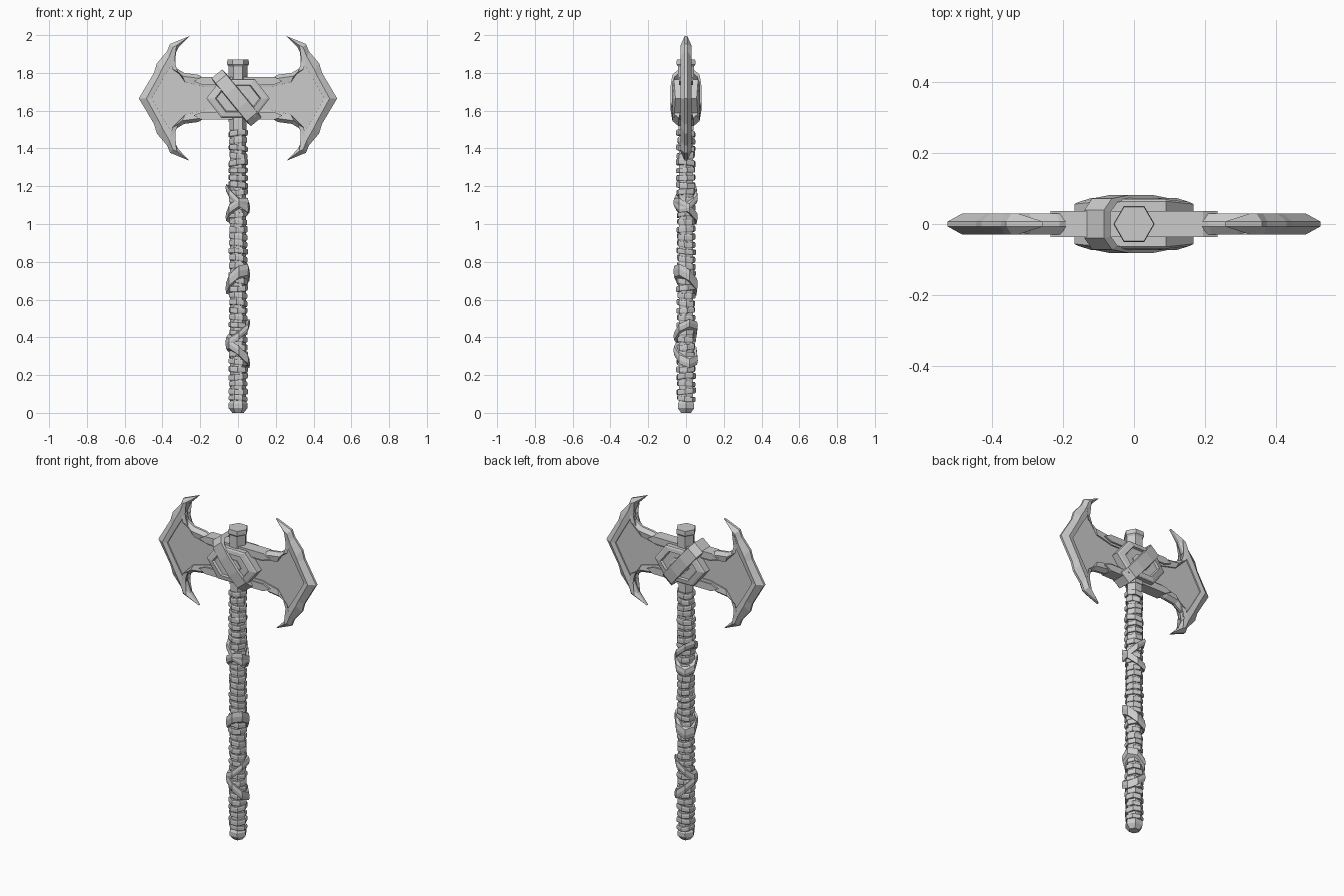
import bpy, math, random
from mathutils import Vector

random.seed(4)
cube = bpy.data.objects.get("Cube")
if cube:
    bpy.data.objects.remove(cube)

grey = bpy.data.materials.new("stone_grey")
grey.use_nodes = True
COLOUR = (0.6, 0.6, 0.6, 1)
grey.diffuse_color = COLOUR
grey.node_tree.nodes["Principled BSDF"].inputs["Base Color"].default_value = COLOUR
MID = 1.665  # height of the blade tips


def make(name, verts, faces):
    mesh = bpy.data.meshes.new(name)
    mesh.from_pydata(verts, [], faces)
    mesh.materials.append(grey)
    ob = bpy.data.objects.new(name, mesh)
    bpy.context.collection.objects.link(ob)
    bpy.context.view_layer.objects.active = ob
    ob.select_set(True)
    bpy.ops.object.mode_set(mode='EDIT')
    bpy.ops.mesh.select_all(action='SELECT')
    bpy.ops.mesh.normals_make_consistent(inside=False)
    bpy.ops.object.mode_set(mode='OBJECT')
    ob.select_set(False)
    return ob


def loft(name, rings, cap=True, closed=False):
    """Bridge equal-length rings of points; cap the ends or join them."""
    n, m = len(rings[0]), len(rings)
    verts = [p for r in rings for p in r]
    faces = []
    for j in range(m if closed else m - 1):
        a, b = j * n, (j + 1) % m * n
        faces += [(a + i, a + (i + 1) % n, b + (i + 1) % n, b + i) for i in range(n)]
    if cap and not closed:
        faces += [tuple(range(n)), tuple(range((m - 1) * n, m * n))]
    return make(name, verts, faces)


def hexagon(r, z, sx=0, sy=0, sides=6, turn=0):
    """Horizontal polygon, optionally sheared into a slope."""
    pts = []
    for i in range(sides):
        a = math.tau * i / sides + turn
        x, y = r * math.cos(a), r * math.sin(a)
        pts.append((x, y, z + sx * x + sy * y))
    return pts


# Haft, pommel and top block
loft("haft", [hexagon(r, z) for r, z in
              ((0.03, 0), (0.05, 0.025), (0.05, 0.05), (0.042, 0.06), (0.042, 1.49),
               (0.046, 1.5), (0.046, 1.8))])
loft("haft_top", [hexagon(r, z) for r, z in
                  ((0.05, 1.54), (0.05, 1.835), (0.058, 1.845), (0.056, 1.872))])

# Grip wrapping: slightly crooked bands
z = 0.075
while z < 1.48:
    sx, sy = random.uniform(-0.13, 0.13), random.uniform(-0.13, 0.13)
    r, h = random.uniform(0.049, 0.054), random.uniform(0.012, 0.016)
    t = random.uniform(-0.2, 0.2)
    loft("grip_band", [hexagon(r * k, z + d, sx, sy, 7, t)
                       for k, d in ((0.94, -h), (1, -h * 0.6), (1, h * 0.6), (0.94, h))])
    z += 0.039

# Loose straps slung at an angle around the haft
for z, sx, sy, h in ((1.135, -0.85, 0.3, 0.02), (1.07, 0.4, -0.7, 0.022),
                     (0.705, 0.6, -0.65, 0.03), (0.425, 0.75, 0.35, 0.02),
                     (0.315, -0.8, -0.3, 0.024)):
    loft("haft_strap", [hexagon(r, z + d, sx, sy, 7, 0.3) for r, d in
                        ((0.045, -h), (0.063, -h), (0.067, 0), (0.063, h), (0.045, h))],
         closed=True)

# Upper half contours of one blade (x, height above the tip line):
# cutting edge, raised rim, panel border; last point sits on the tip line
OUTER = [(0, 0.112), (0.19, 0.112), (0.21, 0.125), (0.285, 0.135), (0.335, 0.165),
         (0.345, 0.21), (0.315, 0.27), (0.257, 0.33), (0.36, 0.288), (0.375, 0.25),
         (0.43, 0.185), (0.445, 0.135), (0.525, 0)]
RIM = [(0, 0.1), (0.19, 0.1), (0.22, 0.108), (0.295, 0.118), (0.348, 0.155),
       (0.358, 0.205), (0.345, 0.25), (0.325, 0.28), (0.345, 0.27), (0.365, 0.22),
       (0.405, 0.15), (0.42, 0.118), (0.485, 0)]
PANEL = [(0, 0.06), (0.18, 0.06), (0.215, 0.07), (0.28, 0.085), (0.318, 0.14),
         (0.332, 0.18), (0.332, 0.195), (0.336, 0.2), (0.343, 0.195), (0.352, 0.175),
         (0.38, 0.13), (0.395, 0.105), (0.455, 0)]


def contour(half, y, side, shrink=1.0):
    pts = half + [(x, -h) for x, h in reversed(half[:-1])]
    return [(side * x, y, MID + h * shrink) for x, h in pts]


for side, label in ((1, "left"), (-1, "right")):
    steps = [(PANEL, 0.016), (PANEL, 0.024), (RIM, 0.029), (OUTER, 0.007)]
    rings = [contour(c, -y, side) for c, y in steps]
    rings += [contour(c, y, side) for c, y in reversed(steps)]
    loft(label + "_blade", rings)

    # Neck rails and collars where the blade meets the head
    for s in (-1, 1):
        prof = [(0.0, 0.113), (0.195, 0.113), (0.235, 0.09), (0.19, 0.072), (0, 0.072)]
        loft(label + "_neck_rail",
             [[(side * x, y, MID + s * h) for x, h in prof] for y in (-0.036, 0.036)])

# Hexagonal boss on the front and back
def boss_ring(k, y, slope=0.0):
    pts = [(0.168, 0), (0.09, 0.1), (-0.09, 0.1), (-0.168, 0), (-0.09, -0.1), (0.09, -0.1)]
    return [(x * k, math.copysign(abs(y) - slope * (abs(x) > 0.1), y), MID + h * k)
            for x, h in pts]


for s, label in ((-1, "front"), (1, "back")):
    loft(label + "_boss", [boss_ring(1, s * 0.01), boss_ring(1, s * 0.064, 0.008),
                           boss_ring(0.93, s * 0.07, 0.008), boss_ring(0.72, s * 0.073),
                           boss_ring(0.68, s * 0.06)])
    loft(label + "_boss_stud", [boss_ring(0.38, s * 0.05), boss_ring(0.38, s * 0.066),
                                boss_ring(0.25, s * 0.07)])

# Diagonal strap looped around the head
along = Vector((0.63, 0, -0.77))
across = Vector((0.77, 0, 0.63))
centre = Vector((-0.008, 0, MID + 0.003))
PATH = [(0.165, 0.04), (0.13, 0.072), (0.05, 0.082), (-0.05, 0.082), (-0.13, 0.072), (-0.165, 0.04)]
PATH += [(a, -y) for a, y in reversed(PATH)]
rings = []
for a, y in PATH:
    ring = []
    for w, k in ((-0.04, 0.85), (-0.036, 1), (0.036, 1), (0.04, 0.85)):
        p = centre + along * a * k + across * w
        ring.append((p.x, y * k, p.z))
    rings.append(ring)
loft("head_strap", rings, closed=True)
